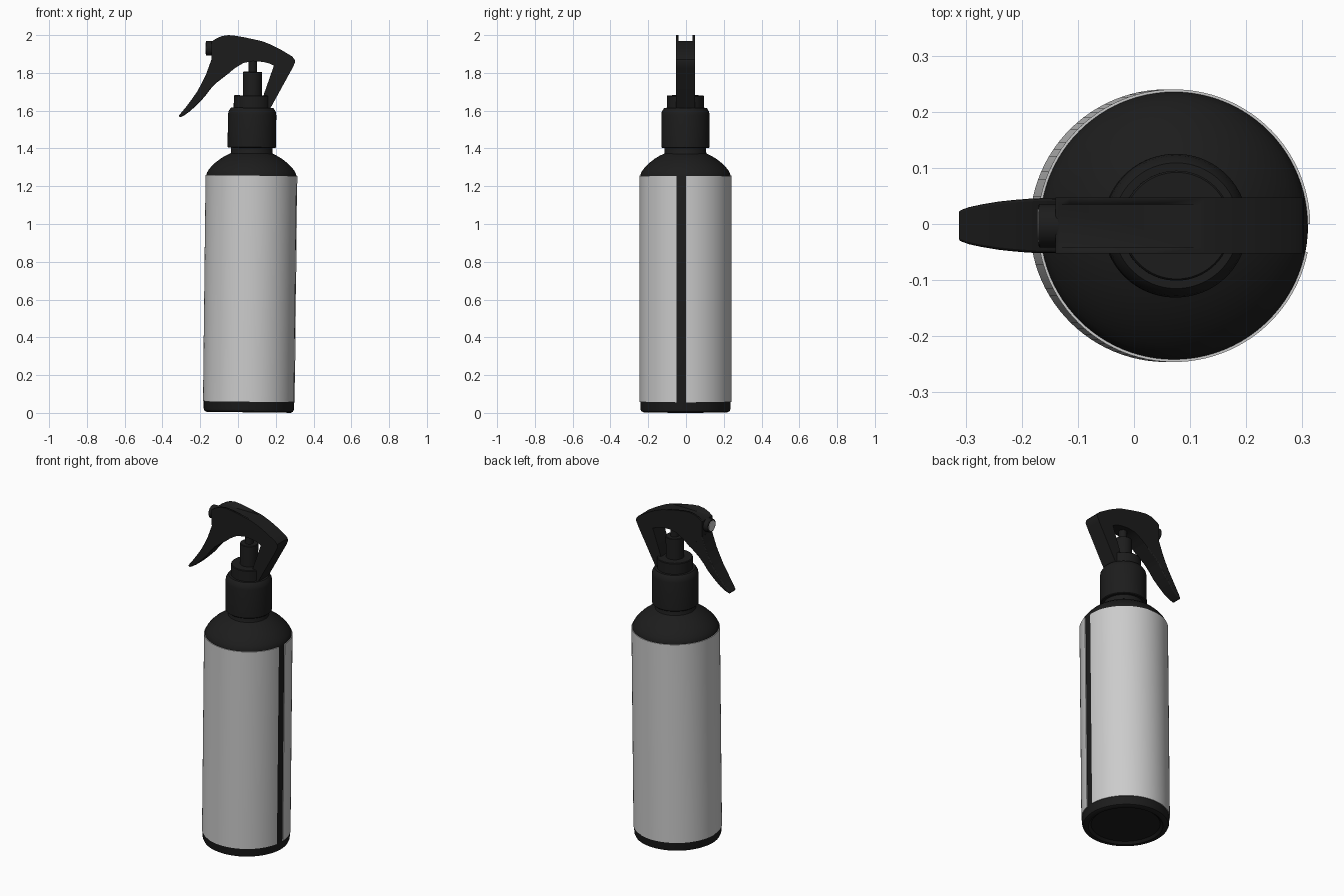
import bpy, bmesh, math
from mathutils import Matrix

if "Cube" in bpy.data.objects:
    bpy.data.objects.remove(bpy.data.objects["Cube"])

TILT = 0.0113            # the whole bottle leans very slightly towards +x
BASE = (0.057, -0.003, 0.003)
YC = -0.003              # centre plane of the spray head

black = bpy.data.materials.new("black_plastic")
black.diffuse_color = (0.012, 0.012, 0.012, 1)
black.use_nodes = True
black.node_tree.nodes["Principled BSDF"].inputs["Base Color"].default_value = black.diffuse_color


def finish(bm, name, mat=black, bevel=0, angle=35):
    bmesh.ops.recalc_face_normals(bm, faces=bm.faces)
    me = bpy.data.meshes.new(name)
    bm.to_mesh(me)
    bm.free()
    ob = bpy.data.objects.new(name, me)
    bpy.context.collection.objects.link(ob)
    if mat:
        me.materials.append(mat)
    bpy.ops.object.select_all(action='DESELECT')
    ob.select_set(True)
    bpy.context.view_layer.objects.active = ob
    bpy.ops.object.shade_smooth_by_angle(angle=math.radians(angle))
    if bevel:
        m = ob.modifiers.new("bevel", 'BEVEL')
        m.width, m.segments, m.limit_method = bevel, 2, 'ANGLE'
        m.angle_limit = math.radians(40)
    return ob


def lathe(name, profile, a0=0, a1=2 * math.pi, steps=96, mat=black):
    """Revolve (r, z) points; a full turn caps its ends, a part turn closes the section."""
    full = a1 - a0 > 6.28
    bm = bmesh.new()
    rings = []
    for i in range(steps if full else steps + 1):
        a = a0 + (a1 - a0) * i / steps
        rings.append([bm.verts.new((r * math.cos(a), r * math.sin(a), z)) for r, z in profile])
    n = len(profile)
    for i in range(steps):
        p, q = rings[i], rings[(i + 1) % len(rings)]
        for j in range(n - 1 if full else n):
            k = (j + 1) % n
            bm.faces.new((p[j], q[j], q[k], p[k]))
    if full:
        bm.faces.new([r[0] for r in rings])
        bm.faces.new([r[-1] for r in rings])
    else:
        bm.faces.new(rings[0])
        bm.faces.new(rings[-1])
    ob = finish(bm, name, mat)
    ob.location = BASE
    ob.rotation_euler = (0, TILT, 0)
    return ob


def cylinder_x(name, x0, x1, z, r, mat=black, bevel=0):
    bm = bmesh.new()
    m = Matrix.Translation(((x0 + x1) / 2, YC, z)) @ Matrix.Rotation(math.pi / 2, 4, 'Y')
    bmesh.ops.create_cone(bm, cap_ends=True, segments=40, radius1=r, radius2=r,
                          depth=x1 - x0, matrix=m)
    return finish(bm, name, mat, bevel)


# Bottle with rounded foot, recessed underside, domed shoulder and neck
lathe("bottle", [(0.19, 0.012), (0.205, 0.0), (0.222, 0.0), (0.234, 0.006), (0.239, 0.018),
                 (0.239, 1.25), (0.236, 1.265), (0.228, 1.28), (0.214, 1.298), (0.192, 1.32),
                 (0.162, 1.343), (0.135, 1.359), (0.112, 1.37), (0.11, 1.375), (0.11, 1.42)])

# Wrap-around label with an open seam on the right side
lathe("label", [(0.237, 0.056), (0.243, 0.056), (0.243, 1.253), (0.237, 1.253)],
      0.012, 2 * math.pi - 0.195, mat=None)

# Screw cap and the stepped collar above it
lathe("screw_cap", [(0.124, 1.40), (0.128, 1.404), (0.128, 1.575), (0.125, 1.592),
                    (0.116, 1.607), (0.112, 1.612), (0.08, 1.612)])
lathe("collar", [(0.098, 1.60), (0.098, 1.674), (0.095, 1.678), (0.05, 1.678)], steps=64)

# Pump stem and plunger
lathe("pump_stem", [(0.05, 1.66), (0.05, 1.80), (0.047, 1.803), (0.02, 1.803)], steps=48)
lathe("plunger", [(0.023, 1.79), (0.023, 1.88)], steps=32)

# Head: arched body and rear leg in one side profile
side = [(-0.14, 1.875), (-0.14, 1.965), (-0.115, 1.982), (-0.085, 1.995), (-0.05, 2.0),
        (-0.01, 1.996), (0.04, 1.987), (0.127, 1.968), (0.18, 1.947), (0.23, 1.921),
        (0.285, 1.888), (0.3, 1.872), (0.302, 1.855), (0.288, 1.825), (0.17, 1.61),
        (0.125, 1.64), (0.138, 1.69), (0.19, 1.838), (0.165, 1.85), (0.135, 1.858),
        (0.08, 1.862), (0.03, 1.853), (-0.015, 1.826), (-0.06, 1.79)]
bm = bmesh.new()
f = bm.faces.new([bm.verts.new((x, YC - 0.05, z)) for x, z in side])
ext = bmesh.ops.extrude_face_region(bm, geom=[f])
bmesh.ops.translate(bm, vec=(0, 0.1, 0),
                    verts=[v for v in ext["geom"] if isinstance(v, bmesh.types.BMVert)])
head = finish(bm, "spray_head")

# Channel along the top of the head
bm = bmesh.new()
bmesh.ops.create_cube(bm, size=1, matrix=Matrix.Translation((-0.05, YC, 2.02))
                      @ Matrix.Diagonal((0.4, 0.076, 0.1, 1)))
cutter = finish(bm, "channel_cutter", None)
cutter.hide_render = True
cutter.hide_set(True)
cut = head.modifiers.new("channel", 'BOOLEAN')
cut.operation, cut.object, cut.solver = 'DIFFERENCE', cutter, 'EXACT'

# Nozzle with a pale tip
cylinder_x("nozzle", -0.17, -0.02, 1.93, 0.039, bevel=0.003)
cylinder_x("nozzle_tip", -0.172, -0.165, 1.93, 0.03, mat=None)

# Trigger: lofted sections (outer x, z, inner x, z, half width)
sections = [(-0.13, 1.90, 0.0, 1.85, 0.049), (-0.148, 1.85, -0.04, 1.805, 0.049),
            (-0.17, 1.79, -0.117, 1.745, 0.049), (-0.192, 1.745, -0.148, 1.712, 0.048),
            (-0.217, 1.70, -0.175, 1.675, 0.046), (-0.245, 1.66, -0.212, 1.637, 0.043),
            (-0.275, 1.62, -0.25, 1.60, 0.038), (-0.298, 1.592, -0.282, 1.577, 0.033),
            (-0.314, 1.573, -0.306, 1.564, 0.027)]
bm = bmesh.new()
rings = [[bm.verts.new(c) for c in ((ox, YC - w, oz), (ox, YC + w, oz),
                                    (ix, YC + w, iz), (ix, YC - w, iz))]
         for ox, oz, ix, iz, w in sections]
for p, q in zip(rings, rings[1:]):
    for j in range(4):
        k = (j + 1) % 4
        bm.faces.new((p[j], p[k], q[k], q[j]))
bm.faces.new(rings[0])
bm.faces.new(rings[-1])
finish(bm, "trigger", bevel=0.005)
